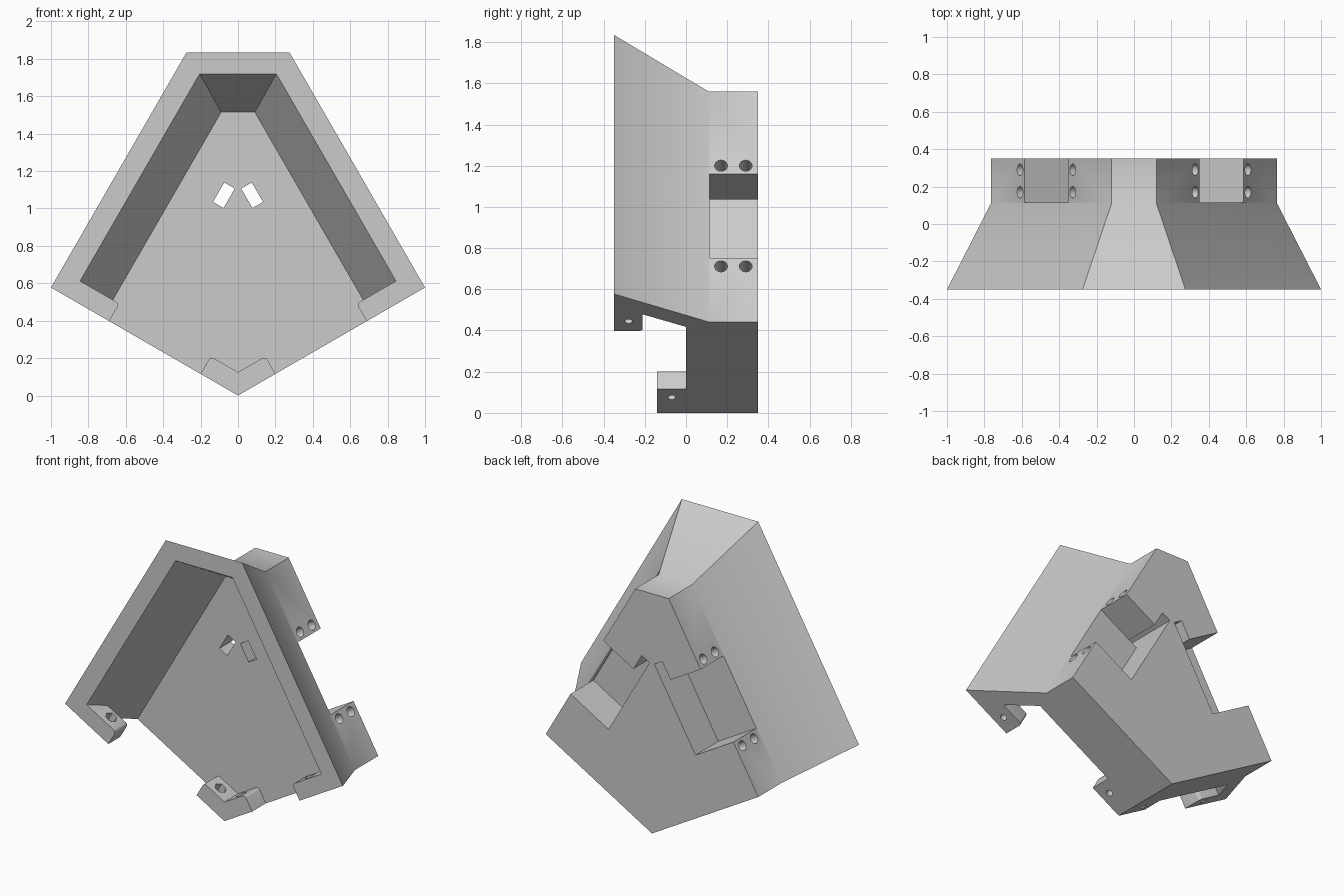
import bpy, bmesh, math
from mathutils import Vector, Matrix

if "Cube" in bpy.data.objects:
    bpy.data.objects.remove(bpy.data.objects["Cube"])

grey = bpy.data.materials.new("light_grey")
grey.diffuse_color = (0.6, 0.6, 0.6, 1)
grey.use_nodes = True
grey.node_tree.nodes["Principled BSDF"].inputs["Base Color"].default_value = grey.diffuse_color
C, S = math.cos(math.radians(30)), 0.5


def loft(name, sections, bevel=None):
    """Solid through (y, [(x, z), ...]) sections with equal point counts."""
    bm = bmesh.new()
    rings = [[bm.verts.new((x, y, z)) for x, z in pts] for y, pts in sections]
    n = len(rings[0])
    bm.faces.new(rings[0])
    bm.faces.new(rings[-1])
    for a, b in zip(rings, rings[1:]):
        for i in range(n):
            bm.faces.new((a[i], a[(i + 1) % n], b[(i + 1) % n], b[i]))
    bmesh.ops.recalc_face_normals(bm, faces=bm.faces[:])
    if bevel:
        edges = [e for e in bm.edges if bevel(e.verts[0].co, e.verts[1].co)]
        bmesh.ops.bevel(bm, geom=edges, offset=0.02, segments=3, profile=0.5, affect='EDGES')
    return finish(name, bm)


def finish(name, bm):
    me = bpy.data.meshes.new(name)
    bm.to_mesh(me)
    bm.free()
    me.materials.append(grey)
    ob = bpy.data.objects.new(name, me)
    bpy.context.collection.objects.link(ob)
    return ob


def rod(start, end, radius, sides):
    """Cylinder between two points, used as a drill."""
    start, end = Vector(start), Vector(end)
    d = end - start
    m = Matrix.Translation((start + end) / 2) @ d.to_track_quat('Z', 'Y').to_matrix().to_4x4()
    bm = bmesh.new()
    bmesh.ops.create_cone(bm, cap_ends=True, segments=sides, radius1=radius,
                          radius2=radius, depth=d.length, matrix=m)
    return finish("cutter", bm)


def cut(target, cutter):
    cutter.hide_render = True
    mod = target.modifiers.new("cut", 'BOOLEAN')
    mod.operation, mod.solver, mod.object = 'DIFFERENCE', 'EXACT', cutter
    bpy.context.view_layer.objects.active = target
    bpy.ops.object.modifier_apply(modifier=mod.name)
    bpy.data.objects.remove(cutter, do_unlink=True)


def kite(side, top_x, top_z):
    return [(0, 0), (side, side * S / C), (top_x, top_z), (-top_x, top_z), (-side, side * S / C)]


def edge_pt(s, u, v):
    """Point u along the sloping bottom edge on side s, v square to it."""
    return (s * (u * C - v * S), u * S + v * C)


def side_pt(s, a, d):
    """Point a along the sloping side from the notch top, d inward."""
    return (s * (0.35 + a * S - d * C), 1.16 - a * C - d * S)


# Hood and back block
body = loft("hood_body", [(-0.35, kite(1.0, 0.275, 1.835)),
                          (0.11, kite(0.765, 0.12, 1.56)),
                          (0.35, kite(0.765, 0.12, 1.56))])


# Tapered cavity, open at the front and at the bottom
def cavity(y):
    x, z = 0.09 - y * 0.115 / 0.35, 1.515 - y * 0.205 / 0.35
    return [(x, z), (x + 1.5, z - 3 * C), (-x - 1.5, z - 3 * C), (-x, z)]


cut(body, loft("cutter", [(-0.5, cavity(-0.5)), (0, cavity(0))]))

for s in (1, -1):
    # Side notch with a narrow corner extension
    notch = [side_pt(s, a, d) for a, d in
             ((0, -0.2), (0.472, -0.2), (0.472, 0.315), (-0.12, 0.315), (-0.12, 0.25), (0, 0.25))]
    cut(body, loft("cutter", [(0.115, notch), (0.5, notch)]))
    # Slot through the cavity floor
    slot = [side_pt(s, a, d) for a, d in ((-0.12, 0.25), (0, 0.25), (0, 0.315), (-0.12, 0.315))]
    cut(body, loft("cutter", [(-0.1, slot), (0.2, slot)]))
    # Screw holes above and below the notch
    for a in (-0.046, 0.518):
        for y in (0.17, 0.29):
            (x0, z0), (x1, z1) = side_pt(s, a, -0.1), side_pt(s, a, 0.2)
            cut(body, rod((x0, y, z0), (x1, y, z1), 0.031, 24))


def drill(tab, s, u, y):
    """Bolt hole from below with a nut pocket above."""
    for v0, v1, r, n in ((-0.1, 0.08, 0.02, 20), (0.055, 0.2, 0.038, 6)):
        (x0, z0), (x1, z1) = edge_pt(s, u, v0), edge_pt(s, u, v1)
        cut(tab, rod((x0, y, z0), (x1, y, z1), r, n))


# Corner tabs at the lower ends of the side walls
tabs = []
for s, label in ((1, "right"), (-1, "left")):
    pts = [edge_pt(s, u, v) for u, v in ((0.795, 0), (1.05, 0), (1.05, 0.108), (0.795, 0.108))]

    def free(a, b, s=s):
        u = [p.x * s * C + p.z * S for p in (a, b)]
        v = [-p.x * s * S + p.z * C for p in (a, b)]
        return max(v) > 0.05 and max(a.y, b.y) > -0.3 and min(u) < 0.9 and (
            max(u) < 0.9 or min(a.y, b.y) > -0.3) and (min(a.y, b.y) > -0.3 or min(v) > 0.05)

    tab = loft(label + "_corner_tab", [(-0.35, pts), (-0.21, pts)], free)
    drill(tab, s, 0.889, -0.28)
    tabs.append(tab)

# V-shaped tab at the bottom corner
half = [edge_pt(1, 0.231, 0), edge_pt(1, 0.231, 0.108)]
vee = [(0, 0)] + half + [(0, 0.108 / C)] + [(-x, z) for x, z in reversed(half)]


def upper_free(a, b):
    top = all(p.z - abs(p.x) * S / C > 0.05 for p in (a, b))
    return top and abs(a.x) > 0.01 and abs(b.x) > 0.01 and min(a.y, b.y) < -0.1


bottom_tab = loft("bottom_tab", [(-0.14, vee), (0.0, vee)], upper_free)
for s in (1, -1):
    drill(bottom_tab, s, 0.15, -0.07)
tabs.append(bottom_tab)

# Smooth rounded edges and holes, keep corners sharp
for ob in [body] + tabs:
    bpy.ops.object.select_all(action='DESELECT')
    ob.select_set(True)
    bpy.context.view_layer.objects.active = ob
    bpy.ops.object.shade_smooth_by_angle(angle=math.radians(32))
